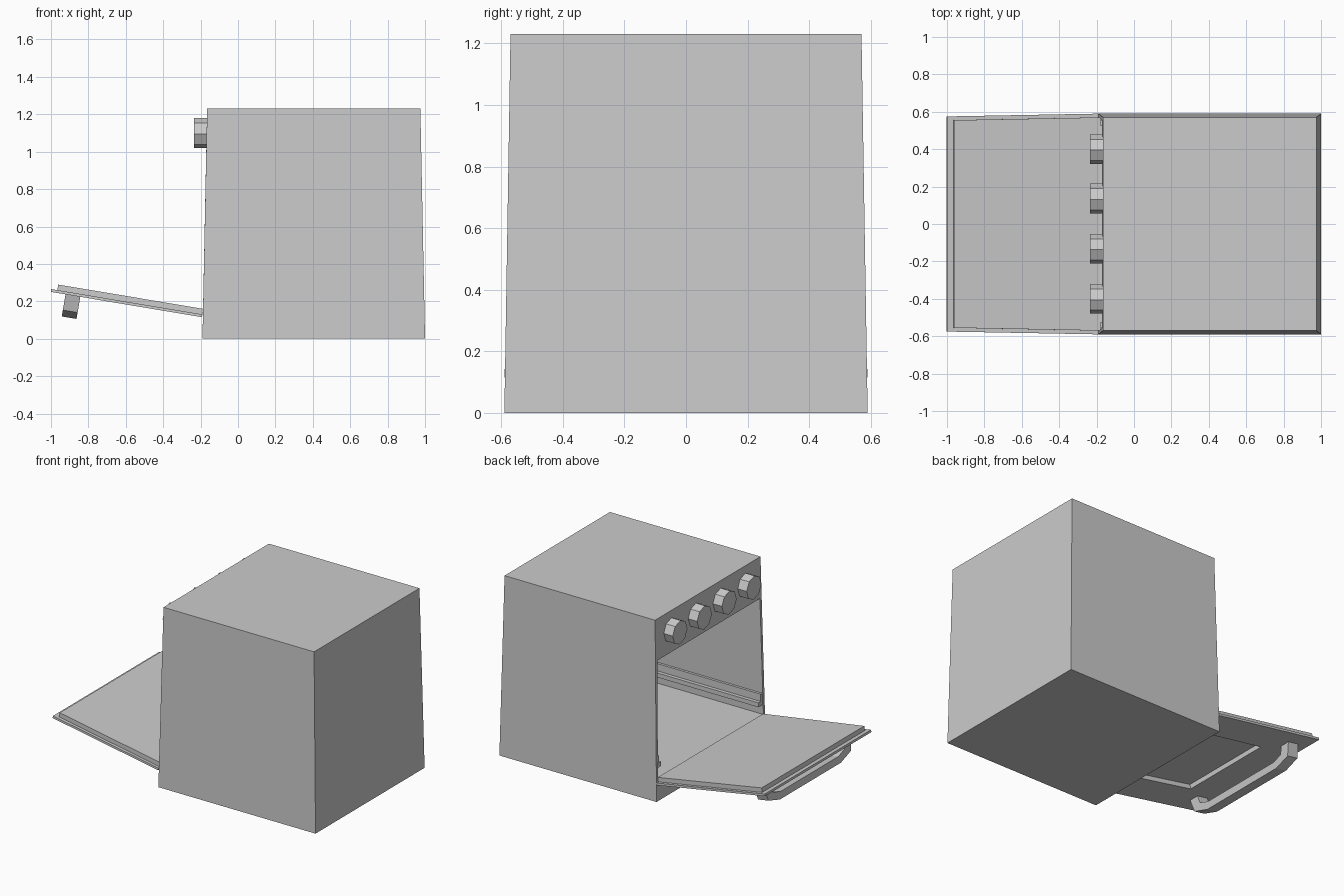
import bpy, bmesh, math
from mathutils import Matrix, Vector

if "Cube" in bpy.data.objects:
    bpy.data.objects.remove(bpy.data.objects["Cube"])


def loft(name, rings, matrix=Matrix()):
    """Skin a list of equal point rings and cap both ends."""
    bm = bmesh.new()
    loops = [[bm.verts.new(matrix @ Vector(p)) for p in r] for r in rings]
    for a, b in zip(loops, loops[1:]):
        for i in range(len(a)):
            j = (i + 1) % len(a)
            bm.faces.new((a[i], a[j], b[j], b[i]))
    bm.faces.new(loops[0])
    bm.faces.new(loops[-1])
    bmesh.ops.recalc_face_normals(bm, faces=bm.faces)
    mesh = bpy.data.meshes.new(name)
    bm.to_mesh(mesh)
    bm.free()
    obj = bpy.data.objects.new(name, mesh)
    bpy.context.collection.objects.link(obj)
    return obj


def upright(xb, yb, z0, xt, yt, z1):
    """Tapered upright rectangle facing -x."""
    return [(xb, -yb, z0), (xb, yb, z0), (xt, yt, z1), (xt, -yt, z1)]


def flat(s0, y0, s1, y1, n):
    """Tapered rectangle in door coordinates at height n."""
    return [(s0, -y0, n), (s0, y0, n), (s1, y1, n), (s1, -y1, n)]


# Tapered cabinet with the oven cavity sunk into its -x face
loft("oven_body", [
    upright(1.0, .59, 0, .975, .57, 1.23),
    upright(-.19, .59, 0, -.165, .57, 1.23),
    upright(-.187, .57, .155, -.171, .555, .95),
    upright(.93, .57, .155, .93, .555, .95),
])

# Shelf rails along both cavity walls (L-shaped section)
for side, label in ((-1, "a"), (1, "b")):
    section = [(.57, .22), (.525, .22), (.525, .25), (.55, .25), (.55, .30), (.57, .30)]
    loft("shelf_rail_" + label,
         [[(x, side * y, z) for y, z in section] for x in (-.18, .93)])

# Control knobs: eight-sided cylinders
for k, y in enumerate((-.40, -.132, .136, .40)):
    rings = []
    for x in (-.16, -.235):
        rings.append([(x, y - .08 * math.cos(a), 1.1 + .08 * math.sin(a))
                      for a in (math.radians(45 * i - 4) for i in range(8))])
    loft("knob_%d" % (k + 1), rings)

# Open door frame: s runs away from the hinge, n points up out of the inner side
t = math.radians(9.5)
door = Matrix(((-math.cos(t), 0, math.sin(t), -.19),
               (0, 1, 0, 0),
               (math.sin(t), 0, math.cos(t), .13),
               (0, 0, 0, 1)))

# Door: inner panel, wider outer panel, recessed window underneath
loft("door", [
    flat(0, .57, .787, .555, .03),
    flat(0, .57, .787, .555, 0),
    flat(0, .59, .82, .575, 0),
    flat(0, .59, .82, .575, -.015),
    flat(.14, .345, .55, .335, -.015),
    flat(.14, .345, .55, .335, .015),
], door)

# Door handle: bent flat bar across the outer side
outer = [(.47, -.012), (.445, -.10), (.33, -.135)]
inner = [(.40, -.012), (.385, -.065), (.315, -.088)]
half = list(zip(outer, inner))
stations = half + [((-a[0], a[1]), (-b[0], b[1])) for a, b in reversed(half)]
loft("door_handle",
     [[(.66, *a), (.74, *a), (.74, *b), (.66, *b)] for a, b in stations], door)
